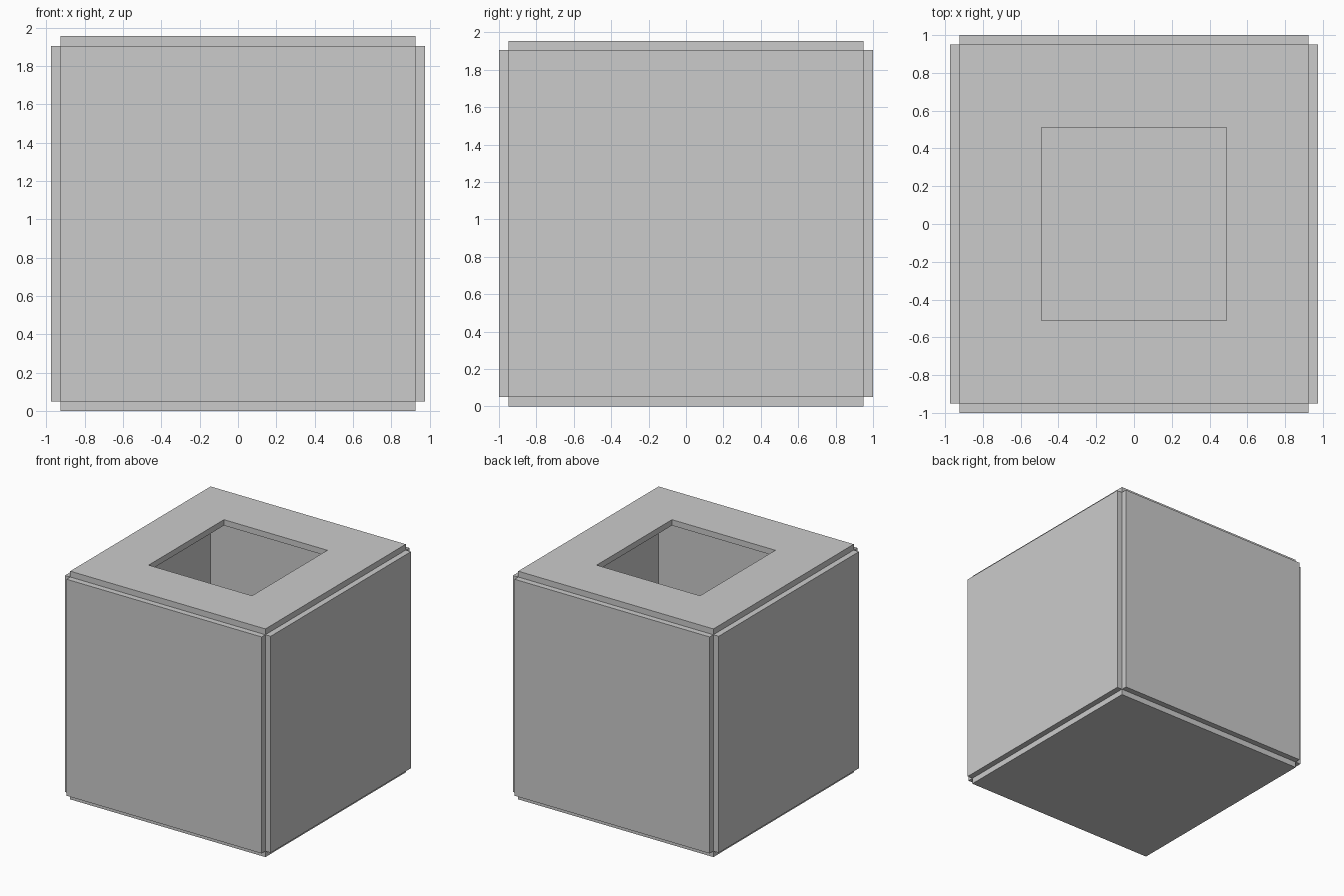
import bpy, bmesh

if "Cube" in bpy.data.objects:
    bpy.data.objects.remove(bpy.data.objects["Cube"])

# Inner cavity half sizes, height range and panel thickness
HX, HY, T = 0.925, 0.95, 0.05
Z0, Z1 = 0.05, 1.905


def finish(name, bm):
    bmesh.ops.recalc_face_normals(bm, faces=bm.faces[:])
    mesh = bpy.data.meshes.new(name)
    bm.to_mesh(mesh)
    bm.free()
    obj = bpy.data.objects.new(name, mesh)
    bpy.context.collection.objects.link(obj)
    return obj


def panel(name, lo, hi):
    bm = bmesh.new()
    bmesh.ops.create_cube(bm, size=1)
    for v in bm.verts:
        v.co = [lo[i] if v.co[i] < 0 else hi[i] for i in range(3)]
    return finish(name, bm)


def frame(name, outer, inner, z_low, z_high):
    bm = bmesh.new()
    signs = [(-1, -1), (1, -1), (1, 1), (-1, 1)]

    # Rings run outer bottom, outer top, inner top, inner bottom
    rings = [[bm.verts.new((sx * h[0], sy * h[1], z)) for sx, sy in signs]
             for h, z in ((outer, z_low), (outer, z_high),
                          (inner, z_high), (inner, z_low))]
    for k in range(4):
        a, b = rings[k], rings[(k + 1) % 4]
        for i in range(4):
            j = (i + 1) % 4
            bm.faces.new((a[i], a[j], b[j], b[i]))
    return finish(name, bm)


# Side walls, meeting only along their inner edges
panel("front_panel", (-HX, -HY - T, Z0), (HX, -HY, Z1))
panel("back_panel", (-HX, HY, Z0), (HX, HY + T, Z1))
panel("left_panel", (-HX - T, -HY, Z0), (-HX, HY, Z1))
panel("right_panel", (HX, -HY, Z0), (HX + T, HY, Z1))

# Floor and lid with its rectangular opening
panel("bottom_panel", (-HX, -HY, 0), (HX, HY, Z0))
frame("top_panel", (HX, HY), (0.49, 0.51), Z1, Z1 + T)
